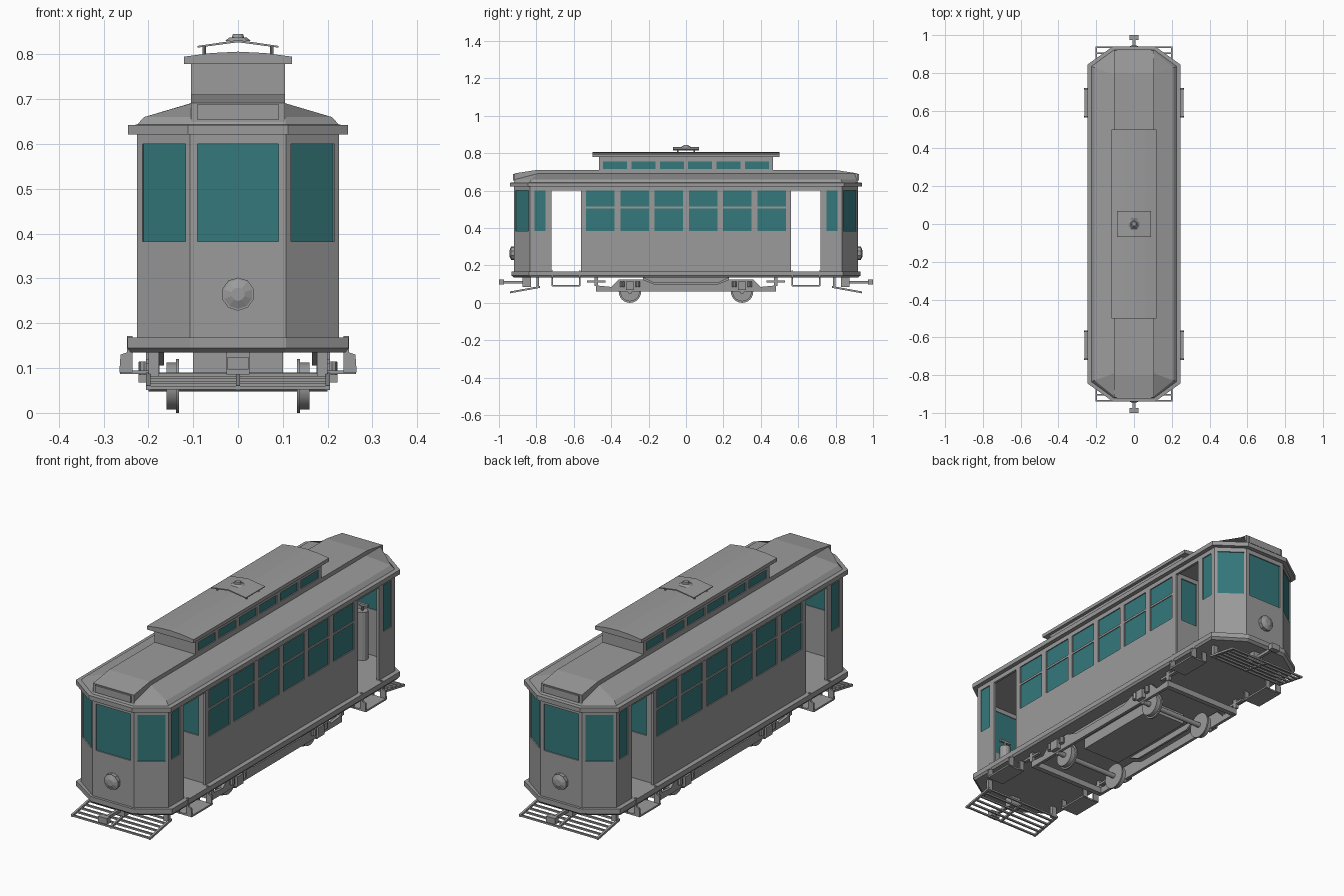
import bpy, bmesh
from math import radians
from mathutils import Matrix, Vector

cube = bpy.data.objects.get("Cube")
if cube:
    bpy.data.objects.remove(cube, do_unlink=True)


def material(name, rgb):
    m = bpy.data.materials.new(name)
    m.use_nodes = True
    m.diffuse_color = (*rgb, 1)
    m.node_tree.nodes["Principled BSDF"].inputs["Base Color"].default_value = (*rgb, 1)
    return m


GREY = material("body grey", (0.33, 0.33, 0.33))
TEAL = material("teal glass", (0.035, 0.19, 0.2))


def finish(name, bm, mats=(GREY,), smooth=False):
    bmesh.ops.recalc_face_normals(bm, faces=bm.faces)
    me = bpy.data.meshes.new(name)
    bm.to_mesh(me)
    bm.free()
    for m in mats:
        me.materials.append(m)
    ob = bpy.data.objects.new(name, me)
    bpy.context.scene.collection.objects.link(ob)
    if smooth:
        bpy.ops.object.select_all(action="DESELECT")
        ob.select_set(True)
        bpy.context.view_layer.objects.active = ob
        bpy.ops.object.shade_smooth_by_angle(angle=radians(35))
    return ob


def add_loft(bm, rings, mat=0):
    rows = [[bm.verts.new(p) for p in r] for r in rings]
    n = len(rows[0])
    faces = [bm.faces.new(rows[0]), bm.faces.new(rows[-1])]
    for lo, hi in zip(rows, rows[1:]):
        faces += [bm.faces.new((lo[i], lo[(i + 1) % n], hi[(i + 1) % n], hi[i])) for i in range(n)]
    for f in faces:
        f.material_index = mat


def add_box(bm, x, y, z):
    add_loft(bm, [[(x[0], y[0], h), (x[1], y[0], h), (x[1], y[1], h), (x[0], y[1], h)] for h in z])


def boxes(name, *items):
    bm = bmesh.new()
    for it in items:
        add_box(bm, *it)
    return finish(name, bm)


def extrude(name, pts, axis, a, b):
    # Profile in the plane across the axis, swept from a to b
    place = (lambda p, t: (t, *p)) if axis == "x" else (lambda p, t: (p[0], t, p[1]))
    bm = bmesh.new()
    add_loft(bm, [[place(p, t) for p in pts] for t in (a, b)])
    return finish(name, bm)


def add_cyl(bm, centre, r1, r2, depth, axis, sides=20):
    rot = Vector((0, 0, 1)).rotation_difference(Vector(axis)).to_matrix().to_4x4()
    bmesh.ops.create_cone(bm, cap_ends=True, segments=sides, radius1=r1, radius2=r2,
                          depth=depth, matrix=Matrix.Translation(centre) @ rot)


def octagon(w, l, cx, cy, z):
    quarter = [(w, cy), (cx, l)]
    half = [(w, -cy)] + quarter + [(-cx, l)]
    return [(x, y, z) for x, y in half + [(-w, cy), (-w, -cy), (-cx, -l), (cx, -l)]]


def plan_loft(name, *rings):
    bm = bmesh.new()
    add_loft(bm, [octagon(*r) for r in rings])
    return finish(name, bm)


def wall(name, a, b, z, openings, thick=0.012):
    # Panel from a to b; each opening is (start, end, low, high, glazed, barred)
    a, b = Vector(a), Vector(b)
    d = (b - a).normalized()
    inward = Vector((-d.y, d.x))
    bm = bmesh.new()

    def slab(s0, s1, z0, z1, t0=0, t1=thick, mat=0):
        plan = [a + d * s + inward * t for s, t in ((s0, t0), (s1, t0), (s1, t1), (s0, t1))]
        add_loft(bm, [[(*p, h) for p in plan] for h in (z0, z1)], mat)

    at = 0
    for s0, s1, low, high, glazed, barred in openings:
        slab(at, s0, *z)
        if low > z[0]:
            slab(s0, s1, z[0], low)
        slab(s0, s1, high, z[1])
        if glazed:
            slab(s0, s1, low, high, 0.005, 0.009, 1)
        if barred:
            slab(s0, s1, 0.505, 0.515, 0.001, 0.011)
        at = s1
    slab(at, (b - a).length, *z)
    return finish(name, bm, (GREY, TEAL))


# Body shell: floor, side walls with doorways, angled ends
W, L, CX, CY = 0.225, 0.92, 0.107, 0.835
Z, SILL, HEAD, FLOOR = (0.168, 0.622), 0.383, 0.6, 0.168
plan_loft("floor", (0.24, 0.92, 0.105, 0.83, 0.135), (0.247, 0.932, 0.107, 0.84, 0.145),
          (0.247, 0.932, 0.107, 0.84, FLOOR))
side = [(CY - 0.81, CY - 0.75, SILL, HEAD, True, False),
        (CY - 0.718, CY - 0.562, FLOOR, HEAD, False, False)]
side += [(CY + c - 0.076, CY + c + 0.076, SILL, HEAD, True, True)
         for c in (-0.458, -0.274, -0.092, 0.092, 0.274, 0.458)]
side += [(2 * CY - e, 2 * CY - s, lo, hi, g, r) for s, e, lo, hi, g, r in reversed(side[:2])]
wall("left_wall", (W, -CY), (W, CY), Z, side)
wall("right_wall", (-W, CY), (-W, -CY), Z, side)
for end, k in (("front", -1), ("back", 1)):
    wall(end + "_wall", (-k * -CX, k * L), (-k * CX, k * L), Z,
         [(0.017, 2 * CX - 0.017, SILL, HEAD, True, False)])
    span = ((W - CX) ** 2 + (L - CY) ** 2) ** 0.5
    angled = [(0.014, span - 0.012, SILL, HEAD, True, False)]
    wall(end + "_angled_wall_a", (k * W, k * CY), (k * CX, k * L), Z, angled)
    wall(end + "_angled_wall_b", (-k * CX, k * L), (-k * W, k * CY), Z, angled)
    # Partition between platform and saloon
    wall(end + "_partition", (k * 0.212, k * 0.55), (-k * 0.212, k * 0.55), Z,
         [(0.03, 0.12, SILL, HEAD, True, False), (0.16, 0.264, SILL, HEAD, True, False),
          (0.304, 0.394, SILL, HEAD, True, False)])
    # Driver's control stand
    bm = bmesh.new()
    add_cyl(bm, (0.04, k * 0.86, 0.28), 0.025, 0.025, 0.224, (0, 0, 1), 12)
    add_cyl(bm, (0.04, k * 0.86, 0.405), 0.006, 0.006, 0.03, (0, 0, 1), 8)
    add_box(bm, (0.01, 0.07), (k * 0.86 - 0.006, k * 0.86 + 0.006), (0.415, 0.425))
    finish(end + "_control_stand", bm)
    # Headlight
    bm = bmesh.new()
    add_cyl(bm, (0, k * 0.926, 0.265), 0.037, 0.037, 0.02, (0, k, 0), 10)
    add_cyl(bm, (0, k * 0.94, 0.265), 0.033, 0.015, 0.008, (0, k, 0), 10)
    finish(end + "_headlight", bm)
boxes("benches", *[((s * 0.165 - 0.045, s * 0.165 + 0.045), (-0.54, 0.54), (0.25, 0.27)) for s in (-1, 1)])

# Main roof: eave, sloping skirt, raised deck with lowered ends
plan_loft("eave", (0.245, 0.94, 0.112, 0.845, 0.621), (0.245, 0.94, 0.112, 0.845, 0.642),
          (0.228, 0.925, 0.108, 0.835, 0.643))
plan_loft("roof_slope", (0.226, 0.922, 0.107, 0.835, 0.642), (0.21, 0.912, 0.105, 0.828, 0.66),
          (0.102, 0.905, 0.1, 0.79, 0.692))
extrude("roof_deck", [(-0.918, 0.643), (0.918, 0.643), (0.918, 0.692), (0.8, 0.71),
                      (-0.8, 0.71), (-0.918, 0.692)], "x", -0.105, 0.105)
boxes("destination_panels", *[((-0.092, 0.092), (k * 0.92 - 0.004, k * 0.92 + 0.004), (0.655, 0.688))
                              for k in (-1, 1)])

# Clerestory with small windows and arched cap
lights = [(0.465 + c - 0.064, 0.465 + c + 0.064, 0.716, 0.756, True, False)
          for c in (-0.379, -0.227, -0.075, 0.075, 0.227, 0.379)]
wall("clerestory_left", (0.105, -0.465), (0.105, 0.465), (0.708, 0.782), lights)
wall("clerestory_right", (-0.105, 0.465), (-0.105, -0.465), (0.708, 0.782), lights)
boxes("clerestory_ends", *[((-0.093, 0.093), (k * 0.459 - 0.006, k * 0.459 + 0.006), (0.708, 0.782))
                           for k in (-1, 1)])
arch = [(-0.12, 0.795), (-0.06, 0.803), (0, 0.806), (0.06, 0.803), (0.12, 0.795)]
extrude("clerestory_roof", [(0.12, 0.779), (-0.12, 0.779)] + arch, "y", -0.5, 0.5)

# Roof ventilator plate on posts
extrude("vent_plate", [(-0.09, 0.815), (0, 0.827), (0.09, 0.815), (0.09, 0.819), (0, 0.832),
                       (-0.09, 0.819)], "y", -0.07, 0.07)
bm = bmesh.new()
for sx in (-1, 1):
    for sy in (-1, 1):
        add_cyl(bm, (sx * 0.075, sy * 0.045, 0.808), 0.004, 0.004, 0.02, (0, 0, 1), 8)
add_cyl(bm, (0, 0, 0.834), 0.03, 0.02, 0.008, (0, 0, 1), 10)
add_cyl(bm, (0, 0, 0.841), 0.015, 0.012, 0.008, (0, 0, 1), 10)
finish("vent_fittings", bm)

# Truck: side frames, cross beams, motor casing, axle boxes, wheels
lower = [(-0.48, 0.06), (0.48, 0.06), (0.48, 0.093), (0.4, 0.085), (0.36, 0.125), (0.23, 0.125), (0.17, 0.1)]
frame = lower + [(-y, z) for y, z in reversed(lower[2:])]
for s, n in ((1, "left"), (-1, "right")):
    extrude(n + "_truck_frame", frame, "x", s * 0.188, s * 0.202)
    extrude(n + "_under_sill", [(-0.23, 0.136), (-0.17, 0.106), (0.17, 0.106), (0.23, 0.136)], "x",
            s * 0.165, s * 0.175)
boxes("truck_cross_beams", *[((-0.2, 0.2), (k * 0.47 - 0.012, k * 0.47 + 0.012), (0.062, 0.09)) for k in (-1, 1)])
boxes("motor_casing", ((-0.1, 0.1), (-0.23, 0.23), (0.085, 0.136)))
for k, n in ((-1, "front"), (1, "back")):
    bm = bmesh.new()
    add_cyl(bm, (0, k * 0.3, 0.06), 0.012, 0.012, 0.4, (1, 0, 0), 12)
    for s in (-1, 1):
        add_cyl(bm, (s * 0.147, k * 0.3, 0.06), 0.052, 0.052, 0.026, (1, 0, 0), 24)
        add_cyl(bm, (s * 0.135, k * 0.3, 0.06), 0.06, 0.06, 0.007, (1, 0, 0), 24)
    finish(n + "_wheelset", bm, smooth=True)
    bm = bmesh.new()
    for s in (-1, 1):
        x = sorted((s * 0.2, s * 0.222))
        add_box(bm, x, (k * 0.3 - 0.022, k * 0.3 + 0.022), (0.068, 0.114))
        for dy in (-0.042, 0.042):
            add_cyl(bm, (s * 0.21, k * 0.3 + dy, 0.1), 0.012, 0.012, 0.03, (0, 0, 1), 10)
        add_box(bm, sorted((s * 0.19, s * 0.205)), (k * 0.48 - 0.05, k * 0.48 + 0.05), (0.11, 0.12))
        add_box(bm, sorted((s * 0.19, s * 0.205)), (k * 0.48 - 0.01, k * 0.48 + 0.01), (0.09, 0.136))
    finish(n + "_springs_and_axle_boxes", bm)

# Boarding steps, slatted fenders and couplers at both ends
for k, n in ((-1, "front"), (1, "back")):
    for s, m in ((1, "left"), (-1, "right")):
        bm = bmesh.new()
        add_box(bm, sorted((s * 0.175, s * 0.263)), sorted((k * 0.568, k * 0.716)), (0.087, 0.095))
        for y in (0.568, 0.716):
            hanger = [(0.235, 0.09), (0.265, 0.09), (0.262, 0.13), (0.248, 0.135), (0.248, 0.172), (0.235, 0.172)]
            add_loft(bm, [[(s * px, k * y + t, pz) for px, pz in hanger] for t in (-0.004, 0.004)])
            add_box(bm, sorted((s * 0.175, s * 0.2)), (k * y - 0.004, k * y + 0.004), (0.09, 0.136))
        finish(f"{n}_{m}_step", bm)
    bm = bmesh.new()
    for i in range(6):
        y, z = k * (0.785 + 0.03 * i), 0.084 - 0.0055 * i
        add_box(bm, (-0.205, 0.205), (y - 0.004, y + 0.004), (z - 0.004, z + 0.004))
    for x in (-0.2, 0, 0.2):
        add_loft(bm, [[(x + dx, k * y, z + dz) for dx, dz in ((-0.005, -0.005), (0.005, -0.005),
                      (0.005, 0.005), (-0.005, 0.005))] for y, z in ((0.78, 0.085), (0.94, 0.056))])
    for x in (-0.188, 0.188):
        add_box(bm, (x - 0.012, x + 0.012), sorted((k * 0.785, k * 0.8)), (0.08, 0.136))
    finish(n + "_fender", bm)
    bm = bmesh.new()
    add_box(bm, (-0.026, 0.026), sorted((k * 0.83, k * 0.875)), (0.086, 0.136))
    add_box(bm, (-0.007, 0.007), sorted((k * 0.87, k * 0.98)), (0.104, 0.118))
    add_box(bm, (-0.023, 0.023), sorted((k * 0.973, k * 1.0)), (0.097, 0.125))
    finish(n + "_coupler", bm)
